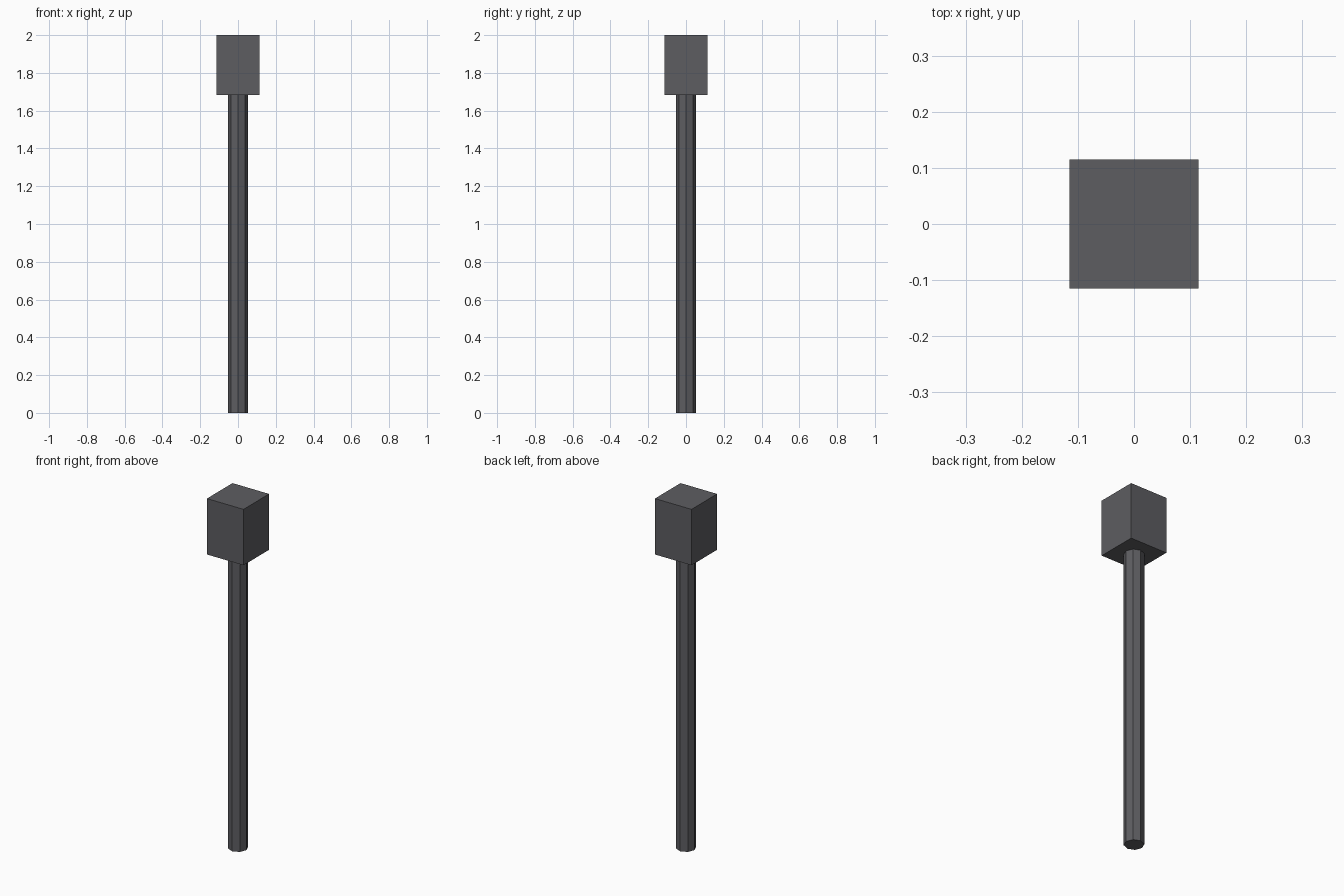
import bpy

if "Cube" in bpy.data.objects:
    bpy.data.objects.remove(bpy.data.objects["Cube"])

dark = bpy.data.materials.new("dark_grey")
dark.diffuse_color = (0.11, 0.11, 0.12, 1)
dark.use_nodes = True
dark.node_tree.nodes["Principled BSDF"].inputs["Base Color"].default_value = dark.diffuse_color

HEAD_BOTTOM = 1.682
HEAD_WIDTH = 0.23
HEIGHT = 2.0


def finish(name):
    obj = bpy.context.object
    obj.name = name
    obj.data.materials.append(dark)
    return obj


# Octagonal handle standing on the ground
bpy.ops.mesh.primitive_cylinder_add(
    vertices=8, radius=0.052, depth=HEAD_BOTTOM,
    location=(0, 0, HEAD_BOTTOM / 2))
finish("handle")

# Square block head on top
bpy.ops.mesh.primitive_cube_add(
    size=1, location=(0, 0, (HEAD_BOTTOM + HEIGHT) / 2))
head = finish("head_block")
head.scale = (HEAD_WIDTH, HEAD_WIDTH, HEIGHT - HEAD_BOTTOM)
bpy.ops.object.transform_apply(location=False, rotation=False, scale=True)
